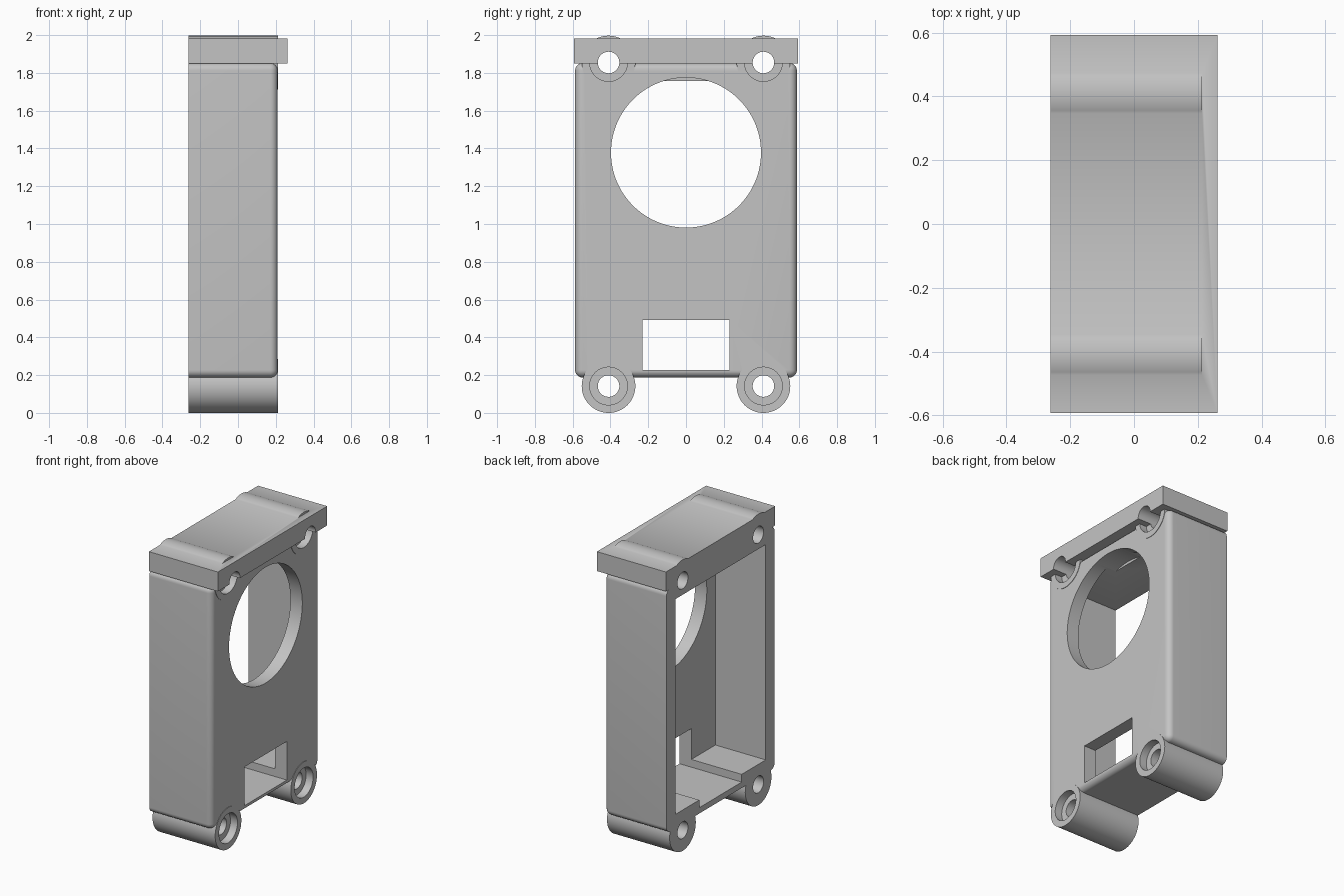
import bpy
import bmesh
import math
from mathutils import Matrix, Vector

if "Cube" in bpy.data.objects:
    bpy.data.objects.remove(bpy.data.objects["Cube"], do_unlink=True)

BACK, FRONT = -0.262, 0.21
OVER = -0.32                      # parts overrun the back, then get trimmed flush
BOSS_Y, BOSS_Z = 0.41, (0.145, 1.858)


def finish(name, bm):
    mesh = bpy.data.meshes.new(name)
    bm.to_mesh(mesh)
    bm.free()
    obj = bpy.data.objects.new(name, mesh)
    bpy.context.collection.objects.link(obj)
    return obj


def block(name, x, y, z, round_edges=0):
    bm = bmesh.new()
    bmesh.ops.create_cube(bm, size=1)
    for v in bm.verts:
        v.co = Vector([(lo + hi) / 2 + c * (hi - lo)
                       for c, (lo, hi) in zip(v.co, (x, y, z))])
    if round_edges:
        # round everything except the rim of the open back
        edges = [e for e in bm.edges if max(v.co.x for v in e.verts) > x[0] + 0.01]
        bmesh.ops.bevel(bm, geom=edges, offset=round_edges, segments=8,
                        profile=0.5, affect='EDGES')
    return finish(name, bm)


def rod(name, radius, x, y, z, sides=64):
    bm = bmesh.new()
    place = Matrix.Translation(((x[0] + x[1]) / 2, y, z)) @ Matrix.Rotation(math.pi / 2, 4, 'Y')
    bmesh.ops.create_cone(bm, cap_ends=True, segments=sides, radius1=radius,
                          radius2=radius, depth=x[1] - x[0], matrix=place)
    return finish(name, bm)


def combine(target, tool, operation):
    mod = target.modifiers.new("combine", 'BOOLEAN')
    mod.operation = operation
    mod.solver = 'EXACT'
    mod.object = tool
    bpy.context.view_layer.objects.active = target
    bpy.ops.object.modifier_apply(modifier=mod.name)
    bpy.data.objects.remove(tool, do_unlink=True)


spots = [(y, z) for z in BOSS_Z for y in (-BOSS_Y, BOSS_Y)]

# Rounded shell with four screw bosses
housing = block("housing", (OVER, FRONT), (-0.587, 0.587), (0.19, 1.855), 0.04)
for y, z in spots:
    combine(housing, rod("boss", 0.142, (OVER, FRONT + 0.003), y, z), 'UNION')

# Counterbores in the front of the bosses
for y, z in spots:
    combine(housing, rod("counterbore", 0.1, (FRONT - 0.05, 0.3), y, z), 'DIFFERENCE')

# Overhanging top plate
combine(housing, block("top_plate", (OVER, 0.262), (-0.592, 0.592), (1.852, 1.985)), 'UNION')

# Hollow interior, floor channel with window, and round opening
cuts = [
    block("cavity", (-0.4, 0.12), (-0.49, 0.49), (0.283, 1.76)),
    block("channel", (-0.4, 0.15), (-0.23, 0.23), (0.23, 0.4)),
    block("window", (0.05, 0.4), (-0.23, 0.23), (0.23, 0.495)),
    rod("round_opening", 0.397, (0.05, 0.4), 0, 1.381, 128),
]
# Screw holes through everything
cuts += [rod("screw_hole", 0.057, (-0.5, 0.5), y, z) for y, z in spots]
# Flush back
cuts.append(block("back_trim", (-1, BACK), (-1, 1), (-1, 3)))
for cutter in cuts:
    combine(housing, cutter, 'DIFFERENCE')

# Stand on the ground
low = min(v.co.z for v in housing.data.vertices)
housing.data.transform(Matrix.Translation((0, 0, -low)))

# Single grey finish
grey = bpy.data.materials.new("light_grey")
grey.use_nodes = True
colour = (0.55, 0.55, 0.55, 1)
grey.diffuse_color = colour
grey.node_tree.nodes["Principled BSDF"].inputs["Base Color"].default_value = colour
housing.data.materials.clear()
housing.data.materials.append(grey)
for face in housing.data.polygons:
    face.material_index = 0

bpy.ops.object.select_all(action='DESELECT')
housing.select_set(True)
bpy.context.view_layer.objects.active = housing
bpy.ops.object.shade_smooth_by_angle(angle=math.radians(30))
